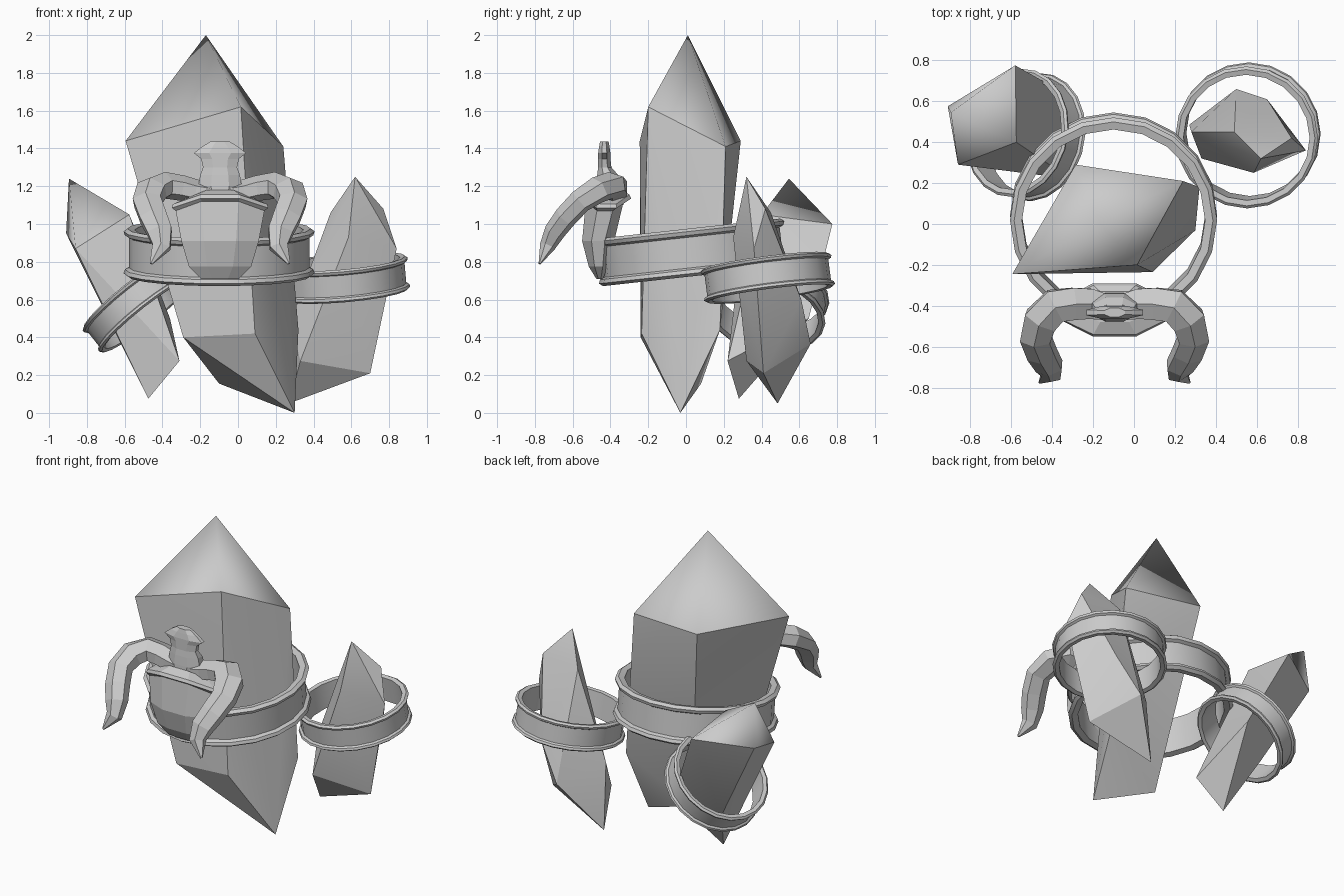
import bpy, bmesh, math
from mathutils import Vector

if "Cube" in bpy.data.objects:
    bpy.data.objects.remove(bpy.data.objects["Cube"])

CX = -0.095  # centre line of the horned mask


def finish(name, bm, angle=None):
    bmesh.ops.recalc_face_normals(bm, faces=bm.faces)
    me = bpy.data.meshes.new(name)
    bm.to_mesh(me)
    bm.free()
    ob = bpy.data.objects.new(name, me)
    bpy.context.collection.objects.link(ob)
    if angle:
        bpy.ops.object.select_all(action='DESELECT')
        ob.select_set(True)
        bpy.context.view_layer.objects.active = ob
        bpy.ops.object.shade_smooth_by_angle(angle=math.radians(angle))
    return ob


def crystal(name, pts, soft_tip=False):
    # convex stone; the first point is the tip
    bm = bmesh.new()
    vs = [bm.verts.new(p) for p in pts]
    bmesh.ops.convex_hull(bm, input=bm.verts)
    tip = vs[0]
    bmesh.ops.delete(bm, geom=[v for v in bm.verts if not v.link_faces], context='VERTS')
    if soft_tip:
        bm.normal_update()
        for f in bm.faces:
            f.smooth = True
        for e in bm.edges:
            e.smooth = tip in e.verts or e.calc_face_angle(0) < .35
        finish(name, bm)
    else:
        finish(name, bm, 20)


def loft(name, rings, closed=False, caps=True, angle=None):
    bm = bmesh.new()
    vs = [[bm.verts.new(p) for p in r] for r in rings]
    pairs = list(zip(vs, vs[1:])) + ([(vs[-1], vs[0])] if closed else [])
    n = len(vs[0])
    for a, b in pairs:
        for i in range(n):
            j = (i + 1) % n
            bm.faces.new((a[i], a[j], b[j], b[i]))
    if caps and not closed:
        bm.faces.new(vs[0])
        bm.faces.new(vs[-1])
    return finish(name, bm, angle)


def band(name, centre, normal, s, seg=20):
    # flanged hoop, a closed profile swept round a tilted axis
    prof = [(.442, -.118), (.48, -.125), (.5, -.11), (.493, -.09), (.472, -.08),
            (.472, .08), (.493, .09), (.5, .11), (.48, .125), (.442, .118)]
    n = Vector(normal).normalized()
    rot = Vector((0, 0, 1)).rotation_difference(n)
    rings = []
    for i in range(seg):
        a = 2 * math.pi * i / seg
        rings.append([Vector(centre) + rot @ Vector((r * math.cos(a), r * math.sin(a), z)) * s
                      for r, z in prof])
    loft(name, rings, closed=True, angle=25)


# crystals
crystal("main_crystal", [
    (-.17, .01, 2), (-.595, -.245, 1.44), (.015, -.2, 1.62), (.24, .21, 1.41), (-.285, .29, 1.44),
    (-.29, -.24, .40), (.09, -.235, .42), (.32, .18, .44), (-.1, .08, .155), (.3, -.03, 0)], True)
crystal("left_crystal", [
    (-.895, .545, 1.24), (-.86, .29, .87), (-.575, .4, 1.05), (-.58, .775, 1.0), (-.91, .575, .95),
    (-.31, .22, .275), (-.36, .65, .5), (-.6, .48, .38), (-.475, .28, .075)], True)
crystal("right_crystal", [
    (.62, .32, 1.25), (.77, .42, 1.08), (.84, .36, .87), (.585, .25, .93), (.49, .45, 1.06),
    (.7, .41, .21), (.33, .32, .275), (.28, .45, .49), (.5, .66, .365), (.65, .61, .6),
    (.27, .485, .05)])

# hoops
band("main_hoop", (-.1, .03, .85), (0, -.11, 1), 1.012)
band("right_hoop", (.557, .433, .715), (-.087, -.13, 1), .7)
band("left_hoop", (-.53, .435, .575), (-.62, .15, .78), .635)


# mask: octagonal sections (z, half width, front y, back y, arch)
def section(z, hw, yf, yb, arch=0):
    out = []
    for i in range(8):
        a = math.pi / 8 + i * math.pi / 4
        x, y = math.cos(a) / .924, math.sin(a) / .924
        out.append((CX + hw * x, (yf + yb) / 2 + (yb - yf) / 2 * y,
                    z + arch * (1 - abs(x)) / .586))
    return out


loft("mask_face", [section(*p) for p in [
    (.71, .1, -.475, -.44), (.775, .165, -.515, -.41), (.91, .205, -.55, -.38),
    (1.07, .235, -.53, -.33, .05)]])
loft("mask_brow", [section(*p) for p in [
    (1.07, .235, -.53, -.33, .05), (1.085, .255, -.55, -.29, .05), (1.105, .25, -.54, -.3, .05),
    (1.14, .17, -.48, -.33, .04)]])
loft("mask_crest", [section(*p) for p in [
    (1.1, .09, -.48, -.33), (1.2, .115, -.475, -.34), (1.26, .105, -.47, -.36),
    (1.3, .09, -.465, -.395), (1.345, .1, -.465, -.4), (1.375, .138, -.465, -.4),
    (1.41, .095, -.46, -.405), (1.437, .05, -.455, -.41)]])

# horns: hexagonal tubes along a curling path (offset x, y, z, radius)
path = [(.03, -.41, 1.16, .07), (.12, -.39, 1.17, .085), (.20, -.39, 1.19, .09),
        (.29, -.40, 1.205, .095), (.36, -.47, 1.18, .095), (.385, -.56, 1.12, .085),
        (.355, -.635, 1.04, .082), (.32, -.695, .96, .075), (.31, -.735, .88, .055),
        (.365, -.775, .79, .008)]
for side, label in ((-1, "left"), (1, "right")):
    pts = [Vector((CX + side * p[0], p[1], p[2])) for p in path]
    rings, u = [], Vector((0, 0, 1))
    for i, p in enumerate(pts):
        t = (pts[min(i + 1, len(pts) - 1)] - pts[max(i - 1, 0)]).normalized()
        u = (u - t * u.dot(t)).normalized()
        w = t.cross(u)
        r = path[i][3]
        rings.append([p + r * (math.cos(k * math.pi / 3) * u * .75 + math.sin(k * math.pi / 3) * w)
                      for k in range(6)])
    loft(label + "_horn", rings)
